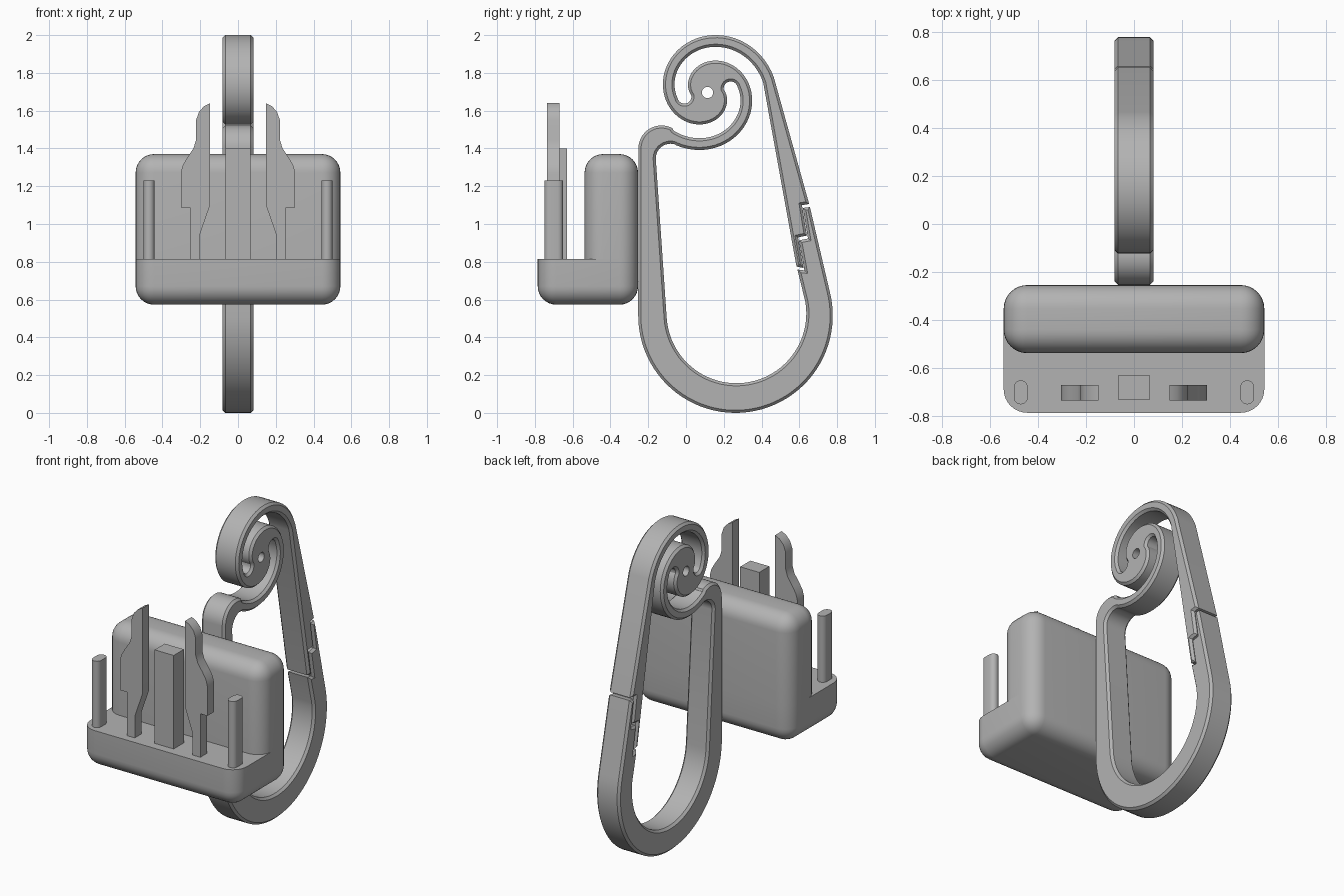
import bpy, bmesh, math
from mathutils import Vector

cube = bpy.data.objects.get("Cube")
if cube:
    bpy.data.objects.remove(cube, do_unlink=True)

GREY = (0.45, 0.45, 0.45, 1)
grey = bpy.data.materials.new("plain grey plastic")
grey.diffuse_color = GREY
grey.use_nodes = True
grey.node_tree.nodes["Principled BSDF"].inputs["Base Color"].default_value = GREY


def finish(bm, name):
    bmesh.ops.recalc_face_normals(bm, faces=bm.faces)
    mesh = bpy.data.meshes.new(name)
    bm.to_mesh(mesh)
    bm.free()
    obj = bpy.data.objects.new(name, mesh)
    mesh.materials.append(grey)
    bpy.context.collection.objects.link(obj)
    smooth(obj)
    return obj


def smooth(obj):
    bpy.ops.object.select_all(action='DESELECT')
    obj.select_set(True)
    bpy.context.view_layer.objects.active = obj
    bpy.ops.object.shade_smooth_by_angle(angle=math.radians(30))


def prism(name, outline, axis, low, high, chamfer=0):
    """Extrude a flat outline along an axis, optionally chamfering its rims."""
    place = {'x': lambda u, v, w: (w, u, v),
             'y': lambda u, v, w: (u, w, v),
             'z': lambda u, v, w: (u, v, w)}[axis]
    bm = bmesh.new()
    rings = [[bm.verts.new(place(u, v, w)) for u, v in outline] for w in (low, high)]
    caps = [bm.faces.new(ring) for ring in rings]
    rims = [e for cap in caps for e in cap.edges]
    n = len(outline)
    for i in range(n):
        j = (i + 1) % n
        bm.faces.new((rings[0][i], rings[0][j], rings[1][j], rings[1][i]))
    bmesh.ops.recalc_face_normals(bm, faces=bm.faces)
    if chamfer:
        bmesh.ops.bevel(bm, geom=rims, offset=chamfer, segments=1,
                        affect='EDGES', clamp_overlap=False)
    return finish(bm, name)


def rounded_box(name, low, high, radius, flat_z):
    """Box with every edge rounded except the rim lying at height flat_z."""
    low, high = Vector(low), Vector(high)
    bm = bmesh.new()
    bmesh.ops.create_cube(bm, size=1)
    for v in bm.verts:
        v.co = [(low[k] + high[k]) / 2 + v.co[k] * (high[k] - low[k]) for k in range(3)]
    edges = [e for e in bm.edges
             if any(abs(v.co.z - flat_z) > 0.001 for v in e.verts)]
    bmesh.ops.bevel(bm, geom=edges, offset=radius, segments=8, profile=0.5,
                    affect='EDGES')
    return finish(bm, name)


def arc(centre, radius, start, end, steps=16):
    """Points along an arc; radius may be a function of the angle in degrees."""
    pts = []
    for i in range(steps + 1):
        a = start + (end - start) * i / steps
        r = radius(a) if callable(radius) else radius
        pts.append((centre[0] + r * math.cos(math.radians(a)),
                    centre[1] + r * math.sin(math.radians(a))))
    return pts


# Two-armed spiral spring at the top of the hook
HUB = (0.114, 1.696)
TURN = 0.0688 / 90
TIP = 10


def arm_outer(a):
    return 0.37 - TURN * a


def arm_inner(a):
    return 0.307 - TURN * a


def slot_end(a):
    far, near = arm_inner(TIP + 180), arm_outer(TIP + 360)
    mid = (far + near) / 2
    centre = arc(HUB, mid, a, a, 1)[0]
    return arc(centre, (far - near) / 2, a, a + 180, 10)[1:-1]


# Stepped joint where the gate meets the frame
lower_joint = [(0.590, 0.759), (0.627, 0.754), (0.598, 0.913),
               (0.646, 0.923), (0.619, 1.085), (0.656, 1.09)]
upper_joint = [(0.652, 1.106), (0.614, 1.10), (0.640, 0.939),
               (0.593, 0.929), (0.622, 0.767), (0.585, 0.775)]

outline = (
    lower_joint
    + arc((0.262, 0.515), 0.515, 14.6, -180, 48)                      # outer bowl
    + arc((-0.13, 1.40), 0.122, 180, 62, 14)                          # shoulder
    + arc(HUB, lambda a: arm_inner(a + 180), -132, TIP, 28)           # lower arm
    + slot_end(TIP)
    + arc(HUB, arm_outer, TIP + 360, 13, 64)                          # outer coil
    + upper_joint
    + arc(HUB, arm_inner, 10, TIP + 180, 36)                          # inside coil
    + slot_end(TIP + 180)
    + arc(HUB, lambda a: arm_outer(a + 180), TIP + 180, -121, 56)     # hub and arm
    + arc((-0.082, 1.347), 0.078, 72, 180, 12)                        # inner shoulder
    + arc((0.267, 0.527), 0.37, 184, 369, 40)                         # inner bowl
)
hook = prism("spring_hook", outline, 'x', -0.081, 0.081, chamfer=0.014)

# Pin hole through the hub
cutter = prism("hub_hole_cutter", arc(HUB, 0.03, 0, 345, 23), 'x', -0.2, 0.2)
cutter.hide_render = True
hole = hook.modifiers.new("hub_hole", 'BOOLEAN')
hole.operation = 'DIFFERENCE'
hole.solver = 'EXACT'
hole.object = cutter
bpy.context.view_layer.objects.active = hook
bpy.ops.object.modifier_apply(modifier=hole.name)
bpy.data.objects.remove(cutter, do_unlink=True)
smooth(hook)

# Buckle body: low ledge in front, tall block behind
LEDGE = 0.815
rounded_box("buckle_base", (-0.542, -0.785, 0.573), (0.542, -0.254, LEDGE), 0.098, LEDGE)
rounded_box("buckle_back", (-0.542, -0.537, LEDGE), (0.542, -0.254, 1.37), 0.098, LEDGE)

# Centre post
prism("centre_post", [(-0.066, -0.73), (0.066, -0.73), (0.066, -0.63), (-0.066, -0.63)],
      'z', LEDGE - 0.05, 1.40)

# Paired latch prongs and guide pins
prong = [(0.2, 0.77), (0.2, 0.95), (0.148, 1.1), (0.148, 1.64), (0.178, 1.625),
         (0.206, 1.595), (0.222, 1.55), (0.222, 1.445), (0.236, 1.40), (0.27, 1.35),
         (0.293, 1.31), (0.303, 1.27), (0.303, 1.087), (0.254, 1.087), (0.254, 0.77)]
pin = arc((0.471, -0.679), 0.029, 0, 180, 10) + arc((0.471, -0.721), 0.029, 180, 360, 10)
for side, s in (("left", 1), ("right", -1)):
    prism(side + "_latch_prong", [(s * x, z) for x, z in prong], 'y', -0.735, -0.669)
    prism(side + "_guide_pin", [(s * x, y) for x, y in pin], 'z', LEDGE - 0.05, 1.23)
